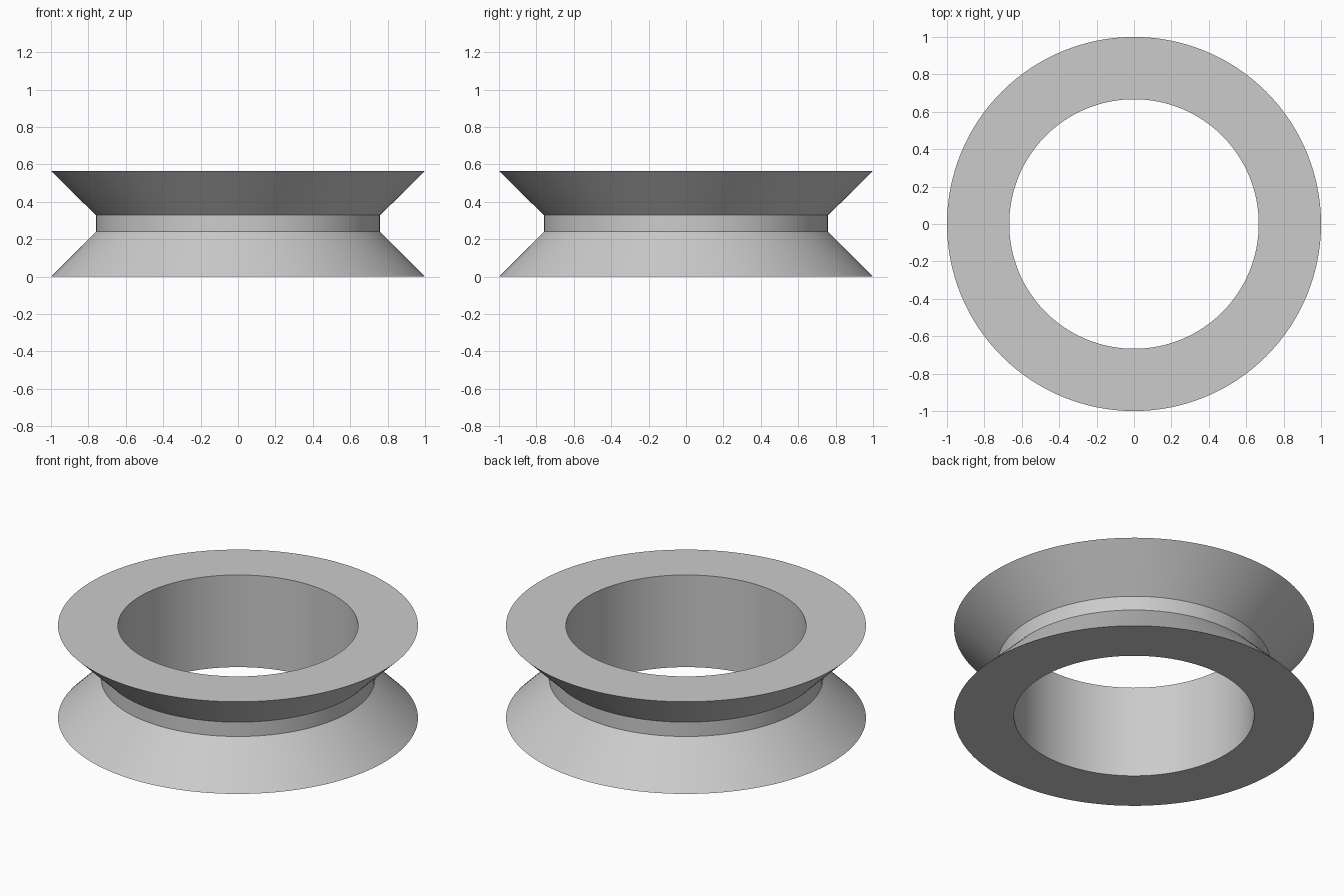
import bpy
import bmesh
import math

cube = bpy.data.objects.get("Cube")
if cube:
    bpy.data.objects.remove(cube, do_unlink=True)

SIDES = 128
BORE, RIM, GROOVE = 0.667, 1.0, 0.76
HEIGHT, GROOVE_LOW, GROOVE_HIGH = 0.565, 0.24, 0.328

# Plain grey material
grey = bpy.data.materials.new("light_grey")
grey.use_nodes = True
colour = (0.6, 0.6, 0.6, 1)
grey.diffuse_color = colour
grey.node_tree.nodes["Principled BSDF"].inputs["Base Color"].default_value = colour

# Cross-section of the grooved ring: (radius, height), outside going up, bore going down
profile = [(RIM, 0), (GROOVE, GROOVE_LOW), (GROOVE, GROOVE_HIGH),
           (RIM, HEIGHT), (BORE, HEIGHT), (BORE, 0)]

# Revolve the closed cross-section into a solid ring
bm = bmesh.new()
rings = []
for i in range(SIDES):
    a = math.tau * i / SIDES
    rings.append([bm.verts.new((r * math.cos(a), r * math.sin(a), z)) for r, z in profile])
for i in range(SIDES):
    here, there = rings[i], rings[(i + 1) % SIDES]
    for j in range(len(profile)):
        k = (j + 1) % len(profile)
        bm.faces.new((here[j], there[j], there[k], here[k]))
bmesh.ops.recalc_face_normals(bm, faces=bm.faces)

mesh = bpy.data.meshes.new("grooved_ring")
bm.to_mesh(mesh)
bm.free()
mesh.materials.append(grey)
ring = bpy.data.objects.new("grooved_ring", mesh)
bpy.context.collection.objects.link(ring)

# Smooth round walls with crisp rims
bpy.ops.object.select_all(action="DESELECT")
ring.select_set(True)
bpy.context.view_layer.objects.active = ring
bpy.ops.object.shade_smooth_by_angle(angle=math.radians(30))
